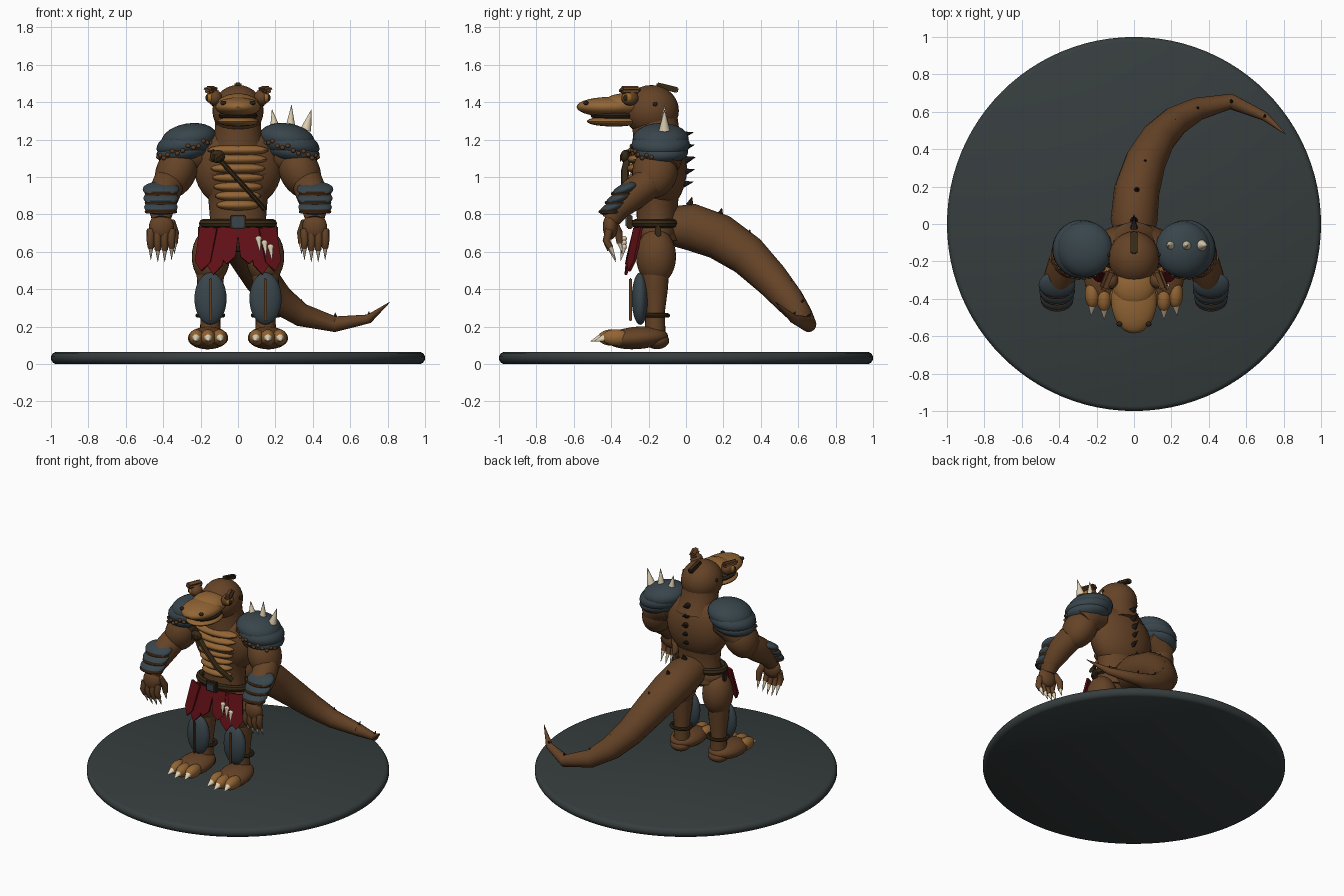
import bpy, bmesh, math
from mathutils import Vector, Matrix, Euler

cube = bpy.data.objects.get("Cube")
if cube:
    bpy.data.objects.remove(cube, do_unlink=True)


def material(name, *rgb):
    m = bpy.data.materials.new(name)
    m.use_nodes = True
    m.diffuse_color = (*rgb, 1)
    bsdf = next(n for n in m.node_tree.nodes if n.type == 'BSDF_PRINCIPLED')
    bsdf.inputs["Base Color"].default_value = (*rgb, 1)
    return m


HIDE = material("brown hide", .13, .056, .02)
TAN = material("tan scale", .29, .13, .035)
STEEL = material("slate armour", .04, .06, .072)
STONE = material("base stone", .037, .047, .048)
RED = material("red cloth", .12, .005, .008)
LEATHER = material("dark leather", .038, .022, .008)
IVORY = material("ivory", .72, .62, .44)
RUST = material("rusty trim", .11, .045, .015)
HORN = material("dark horn", .025, .015, .01)
AMBER = material("amber eye", .35, .15, .02)


def finish(name, bm, mat, angle=40):
    bmesh.ops.recalc_face_normals(bm, faces=bm.faces)
    me = bpy.data.meshes.new(name)
    bm.to_mesh(me)
    bm.free()
    me.materials.append(mat)
    me.polygons.foreach_set("use_smooth", [True] * len(me.polygons))
    me.set_sharp_from_angle(angle=math.radians(angle))
    ob = bpy.data.objects.new(name, me)
    bpy.context.collection.objects.link(ob)
    return ob


def place(loc, size, rot):
    turn = Euler([math.radians(a) for a in rot]).to_matrix().to_4x4()
    return Matrix.Translation(loc) @ turn @ Matrix.Diagonal((*size, 1))


def ball(name, loc, size, mat, rot=(0, 0, 0), sides=28):
    bm = bmesh.new()
    bmesh.ops.create_uvsphere(bm, u_segments=sides, v_segments=sides // 2, radius=1,
                              matrix=place(loc, size, rot))
    return finish(name, bm, mat)


def box(name, loc, size, mat, rot=(0, 0, 0), bevel=.006):
    bm = bmesh.new()
    bmesh.ops.create_cube(bm, size=1, matrix=place(loc, size, rot))
    bmesh.ops.bevel(bm, geom=bm.edges[:], offset=bevel, segments=2, affect='EDGES')
    return finish(name, bm, mat)


def tube(name, points, radii, mat, sides=20, squash=1):
    """Round sweep along points; two points with a tiny end radius give a spike."""
    pts = [Vector(p) for p in points]
    bm = bmesh.new()
    rings, q, old = [], None, None
    for i, p in enumerate(pts):
        d = (pts[min(i + 1, len(pts) - 1)] - pts[max(i - 1, 0)]).normalized()
        q = old.rotation_difference(d) @ q if old else d.to_track_quat('Z', 'Y')
        old = d
        ring = []
        for k in range(sides):
            a = math.tau * k / sides
            ring.append(bm.verts.new(p + q @ Vector((math.cos(a), math.sin(a) * squash, 0)) * radii[i]))
        rings.append(ring)
    for a, b in zip(rings, rings[1:]):
        for k in range(sides):
            n = (k + 1) % sides
            bm.faces.new((a[k], a[n], b[n], b[k]))
    bm.faces.new(rings[0])
    bm.faces.new(rings[-1])
    return finish(name, bm, mat)


def spike(name, root, tip, radius, mat, sides=12):
    return tube(name, (root, tip), (radius, .001), mat, sides)


def hoop(name, loc, rx, ry, thick, mat):
    bm = bmesh.new()
    n, m = 32, 8
    grid = [[bm.verts.new((loc[0] + math.cos(u) * (rx + thick * math.cos(v)),
                           loc[1] + math.sin(u) * (ry + thick * math.cos(v)),
                           loc[2] + thick * math.sin(v)))
             for v in (math.tau * j / m for j in range(m))]
            for u in (math.tau * i / n for i in range(n))]
    for i in range(n):
        for j in range(m):
            bm.faces.new((grid[i][j], grid[i - 1][j], grid[i - 1][j - 1], grid[i][j - 1]))
    return finish(name, bm, mat)


def cloth(name, top, width, length, rot):
    """Pointed hanging strip."""
    bm = bmesh.new()
    w = width / 2
    outline = [(-w, 0), (w, 0), (w * .9, -length * .78), (0, -length), (-w * .9, -length * .78)]
    face = bm.faces.new([bm.verts.new((x, 0, z)) for x, z in outline])
    ext = bmesh.ops.extrude_face_region(bm, geom=[face])
    bmesh.ops.translate(bm, vec=(0, .014, 0),
                        verts=[v for v in ext["geom"] if isinstance(v, bmesh.types.BMVert)])
    bm.transform(place(top, (1, 1, 1), rot))
    return finish(name, bm, RED)


# Round base
tube("base_disc", [(0, 0, z) for z in (0, .008, .025, .042, .058, .065)],
     (.975, .99, 1, 1, .99, .975), STONE, 96)

# Trunk
ball("chest", (0, -.14, 1.05), (.235, .145, .23), HIDE)
tube("abdomen", [(0, -.155, z) for z in (.66, .78, .9, 1.02)], (.17, .15, .16, .2), HIDE, 28, .72)
ball("pelvis", (0, -.16, .7), (.19, .115, .1), HIDE)
tube("neck", [(0, -.14, 1.14), (0, -.16, 1.24), (0, -.17, 1.34)], (.155, .125, .12), HIDE)
for i in range(7):
    ball("belly_plate", (0, -.25 + .003 * abs(i - 4), .85 + i * .049),
         (.115 + .008 * i, .065, .031), TAN)
for i in range(5):
    z = .955 + i * .066
    spike("back_spine", (0, -.02 - .012 * abs(i - 2), z), (0, .052 - .006 * abs(i - 2), z + .02), .028, HORN, 8)

# Head
ball("skull", (0, -.185, 1.355), (.137, .147, .137), HIDE)
ball("upper_jaw", (0, -.41, 1.375), (.122, .175, .053), TAN)
ball("muzzle_bridge", (0, -.33, 1.385), (.115, .12, .062), TAN)
ball("mouth_lining", (0, -.38, 1.328), (.105, .13, .03), HORN)
ball("lower_jaw", (0, -.385, 1.298), (.112, .145, .028), TAN)
box("head_crest", (0, -.1, 1.478), (.036, .12, .03), LEATHER, (-14, 0, 0))
for s in (-1, 1):
    ball("eye_socket", (s * .125, -.3, 1.424), (.04, .046, .042), HIDE)
    ball("eye", (s * .147, -.312, 1.424), (.025, .03, .028), AMBER)
    ball("pupil", (s * .165, -.322, 1.424), (.009, .015, .018), HORN)
    box("brow_ridge", (s * .143, -.3, 1.465), (.05, .115, .036), HIDE, (0, -s * 22, s * 22), .012)
    ball("nostril", (s * .078, -.535, 1.396), (.016, .014, .012), HORN, sides=12)
    ball("ear_hole", (s * .134, -.165, 1.39), (.008, .012, .012), HORN, sides=12)

# Tail with small ridge thorns
path = [(0, -.1, .74), (0, .02, .735), (.015, .18, .68), (.06, .33, .58), (.13, .46, .45),
        (.22, .55, .345), (.34, .615, .262), (.52, .655, .213), (.7, .575, .242), (.81, .48, .33)]
girth = (.1, .125, .122, .11, .094, .08, .062, .042, .024, .002)
tube("tail", path, girth, HIDE, 16)
for p, g in list(zip(path, girth))[1:-1]:
    root = Vector(p) + Vector((0, 0, g * .92))
    spike("tail_thorn", root, root + Vector((0, .012, .012 + g * .25)), .006 + g * .12, HORN, 8)

# Belt, buckle, chest strap and badge
hoop("belt", (0, -.16, .752), .185, .108, .024, LEATHER)
box("belt_buckle", (0, -.3, .76), (.085, .03, .075), LEATHER)
box("buckle_plate", (0, -.313, .76), (.066, .02, .058), STEEL)
tube("chest_strap", [(-.14, -.3, 1.14), (-.05, -.325, 1.04), (.06, -.325, .92), (.14, -.27, .83)],
     (.022,) * 4, LEATHER, 8, .6)
ball("strap_badge", (-.11, -.325, 1.11), (.04, .025, .035), LEATHER)
for i in range(3):
    spike("badge_tooth", (-.13 + i * .02, -.345, 1.12), (-.13 + i * .02, -.352, 1.08), .008, RUST, 8)
for s in (-1, 1):
    for x, w, drop, yaw in ((.045, .1, .2, 4), (.105, .1, .26, 10), (.16, .1, .24, 24)):
        cloth("skirt_strip", (s * x, -.285 + x * .14, .73), w, drop, (-14, -s * 4, s * yaw))
    box("hip_strap", (s * .205, -.15, .65), (.018, .03, .18), LEATHER)
for i in range(3):
    x, z = .11 + i * .032, .67 - i * .022
    ball("trophy_knot", (x, -.33, z), (.018, .014, .016), IVORY, sides=12)
    spike("trophy_fang", (x, -.332, z), (x + .008, -.35, z - .075), .015, IVORY)

for s in (-1, 1):
    # Arms
    tube("shoulder", [(s * .2, -.13, 1.14), (s * .29, -.13, 1.12), (s * .34, -.15, 1.06)],
         (.1, .115, .11), HIDE)
    ball("upper_arm", (s * .33, -.165, 1.03), (.108, .122, .15), HIDE, (-14, -s * 24, 0))
    tube("forearm", [(s * .37, -.2, .97), (s * .395, -.28, .91), (s * .41, -.37, .83), (s * .41, -.4, .77)],
         (.085, .085, .068, .05), HIDE)
    for i in range(3):
        y, z = -.325 - i * .033, .935 - i * .048
        ball("bracer_band", (s * .412, y, z), (.098 - i * .004, .076, .031), STEEL, (24, 0, 0))
        hoop("bracer_lining", (s * .412, y - .016, z - .024), .078, .052, .009, RUST)
    ball("palm", (s * .41, -.405, .735), (.066, .04, .07), HIDE)
    for i in range(4):
        x = .355 + i * .037
        low = .605 + .012 * abs(i - 1.5)
        tube("finger", [(s * x, -.41, .72), (s * (x + .002), -.425, .66), (s * x, -.405, low)],
             (.022, .021, .017), HIDE, 10)
        spike("finger_claw", (s * x, -.405, low + .005), (s * x, -.375, low - .065), .014, IVORY, 10)
    tube("thumb", [(s * .36, -.39, .76), (s * .338, -.36, .7), (s * .338, -.355, .645)],
         (.025, .023, .016), HIDE, 10)
    spike("thumb_claw", (s * .338, -.355, .65), (s * .34, -.34, .59), .014, IVORY, 10)

    # Layered shoulder armour with a beaded trim
    for x, z, r, h in ((.262, 1.203, .15, .084), (.28, 1.172, .157, .078), (.292, 1.135, .147, .066)):
        ball("shoulder_plate", (s * x, -.135, z), (r, r, h), STEEL, (0, s * 9, 0))
    for i in range(15):
        a = math.radians(188 + i * 11)
        ball("trim_bead", (s * (.28 + .152 * math.cos(a)), -.135 + .155 * math.sin(a),
                           1.15 - .14 * math.cos(a) * .35 + .012 * math.sin(i * 2)),
             (.014, .012, .012), RUST, sides=10)

    # Legs
    ball("thigh", (s * .145, -.16, .575), (.102, .107, .15), HIDE)
    tube("shin", [(s * .148, -.165, z) for z in (.5, .4, .28, .17)], (.075, .068, .052, .055), HIDE)
    ball("greave", (s * .147, -.245, .35), (.086, .045, .14), STEEL)
    box("greave_rib", (s * .147, -.297, .345), (.016, .014, .23), RUST, bevel=.004)
    hoop("ankle_ring", (s * .148, -.155, .26), .068, .058, .012, LEATHER)
    ball("foot", (s * .16, -.26, .14), (.108, .165, .06), HIDE, (4, 0, s * 4))
    ball("heel", (s * .152, -.155, .125), (.07, .065, .045), HIDE)
    for i in (-1, 0, 1):
        x, y = .16 + i * .062, -.375 - .02 * (1 - abs(i))
        ball("toe", (s * x, y, .142), (.04, .075, .044), TAN)
        spike("toe_claw", (s * x, y - .045, .145), (s * (x + i * .008), y - .115, .122), .027, IVORY)

# Three spikes on the left shoulder
for x in (.2, .28, .362):
    spike("shoulder_spike", (x, -.115, 1.25), (x + (x - .26) * .3, -.115, 1.385 - abs(x - .28) * .3), .03, IVORY, 16)
